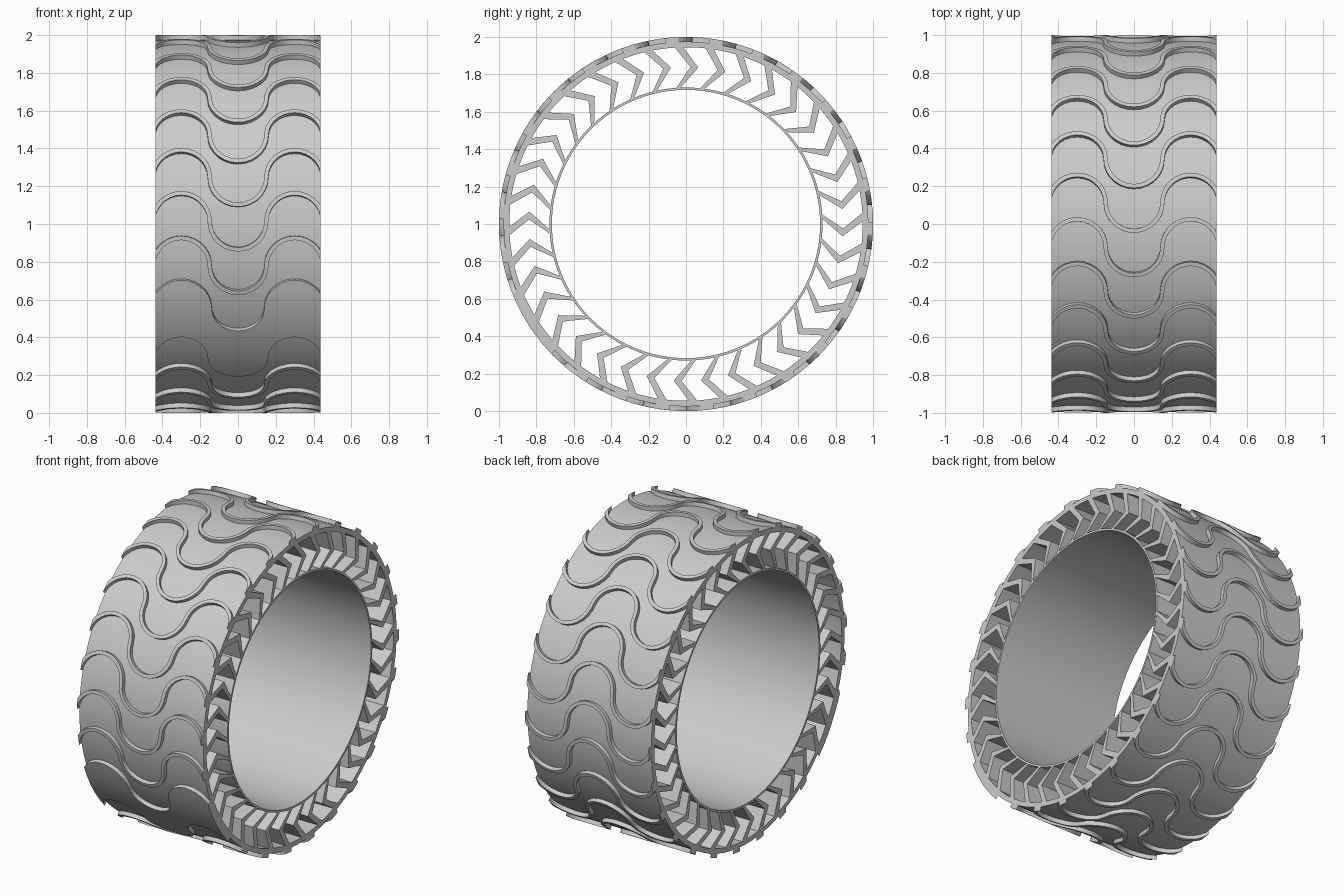
import bpy, bmesh, math
from mathutils import Vector

if "Cube" in bpy.data.objects:
    bpy.data.objects.remove(bpy.data.objects["Cube"])

HALF = 0.4375                      # half the tyre width
R_OUT, R_BASE, R_CARCASS = 1.0, 0.975, 0.945
R_HUB_OUT, R_HUB_IN = 0.73, 0.717

rubber = bpy.data.materials.new("grey_rubber")
rubber.use_nodes = True
rubber.diffuse_color = (0.6, 0.6, 0.6, 1)
rubber.node_tree.nodes["Principled BSDF"].inputs["Base Color"].default_value = (0.6, 0.6, 0.6, 1)


def polar(x, r, a):
    """Angle a starts at the front and climbs over the top."""
    return Vector((x, -r * math.cos(a), 1 + r * math.sin(a)))


def finish(bm, name, smooth=True):
    bmesh.ops.recalc_face_normals(bm, faces=bm.faces)
    mesh = bpy.data.meshes.new(name)
    bm.to_mesh(mesh)
    bm.free()
    obj = bpy.data.objects.new(name, mesh)
    obj.data.materials.append(rubber)
    bpy.context.collection.objects.link(obj)
    if smooth:
        bpy.ops.object.select_all(action='DESELECT')
        obj.select_set(True)
        bpy.context.view_layer.objects.active = obj
        bpy.ops.object.shade_smooth_by_angle(angle=math.radians(30))
    return obj


def loft(bm, sections, closed):
    """Skin equal-length closed loops, capping the ends if open."""
    loops = [[bm.verts.new(p) for p in s] for s in sections]
    n = len(loops[0])
    pairs = list(zip(loops, loops[1:]))
    if closed:
        pairs.append((loops[-1], loops[0]))
    for a, b in pairs:
        for i in range(n):
            j = (i + 1) % n
            bm.faces.new((a[i], a[j], b[j], b[i]))
    if not closed:
        bm.faces.new(loops[0])
        bm.faces.new(loops[-1])


def ring(name, r_in, r_out, segments=144):
    bm = bmesh.new()
    corners = [(-HALF, r_in), (HALF, r_in), (HALF, r_out), (-HALF, r_out)]
    loft(bm, [[polar(x, r, math.tau * k / segments) for x, r in corners]
              for k in range(segments)], True)
    return finish(bm, name)


ring("outer_band", R_CARCASS, R_BASE)
ring("inner_band", R_HUB_IN, R_HUB_OUT)

# Chevron spokes: each bends at mid height, (radius, centre offset, thickness)
SPOKES = 36
bend = [(R_CARCASS + 0.01, -0.045, 0.045), (0.84, 0.045, 0.042), (R_HUB_OUT - 0.006, -0.045, 0.022)]
bm = bmesh.new()
for k in range(SPOKES):
    turn = math.tau * k / SPOKES
    # the apex leans towards the back at the bottom and the front at the top
    outline = [(r, turn + (e + t / 2) / r) for r, e, t in bend]
    outline += [(r, turn + (e - t / 2) / r) for r, e, t in reversed(bend)]
    loft(bm, [[polar(x, r, -a) for r, a in outline] for x in (-HALF, HALF)], False)
for v in bm.verts:                 # reverse the sweep so the tips lead the right way
    v.co.z = 2 - v.co.z
    v.co.y = v.co.y
finish(bm, "chevron_spokes", smooth=False)

# Wave of half circles across the tread, crests at x = -0.3 and 0.3
ARC, WIDE = 0.15, 0.011
STEPS = 14
wave = []                          # point and normal, running left to right
for centre, sign in ((-2, -1), (-1, 1), (0, -1), (1, 1), (2, -1)):
    for k in range(STEPS):
        a = math.pi * (1 - k / STEPS)
        n = Vector((math.cos(a), sign * math.sin(a)))
        p = Vector((centre * 2 * ARC, 0)) + n * ARC
        wave.append((p, n * sign))
wave = [w for w in wave if abs(w[0].x) < HALF + 0.06]


def ridge(bm, low, high, cuts):
    """Raised wavy strip between two angular positions."""
    sections = []
    for p, n in wave:
        a = p - n * WIDE + Vector((0, low))
        b = p + n * WIDE + Vector((0, high))
        row = [a.lerp(b, i / cuts) for i in range(cuts + 1)]
        sections.append([polar(q.x, R_OUT, q.y) for q in row]
                        + [polar(q.x, R_CARCASS + 0.015, q.y) for q in reversed(row)])
    loft(bm, sections, False)


bm = bmesh.new()
seam_top = math.radians(-17.3) - ARC - WIDE
seam_low = math.radians(-35.5) - ARC - WIDE
GAPS = 25
pitch = (math.tau - (seam_top - seam_low)) / GAPS
for k in range(1, GAPS):
    ridge(bm, seam_top + k * pitch, seam_top + k * pitch, 1)
ridge(bm, seam_low, seam_top, 8)   # broad strip where the pattern closes
for side in (-1, 1):               # trim flush with the sidewalls
    bmesh.ops.bisect_plane(bm, geom=bm.verts[:] + bm.edges[:] + bm.faces[:],
                           plane_co=(side * HALF, 0, 0), plane_no=(side, 0, 0), clear_outer=True)
bmesh.ops.holes_fill(bm, edges=[e for e in bm.edges if e.is_boundary], sides=0)
finish(bm, "tread_ridges")
